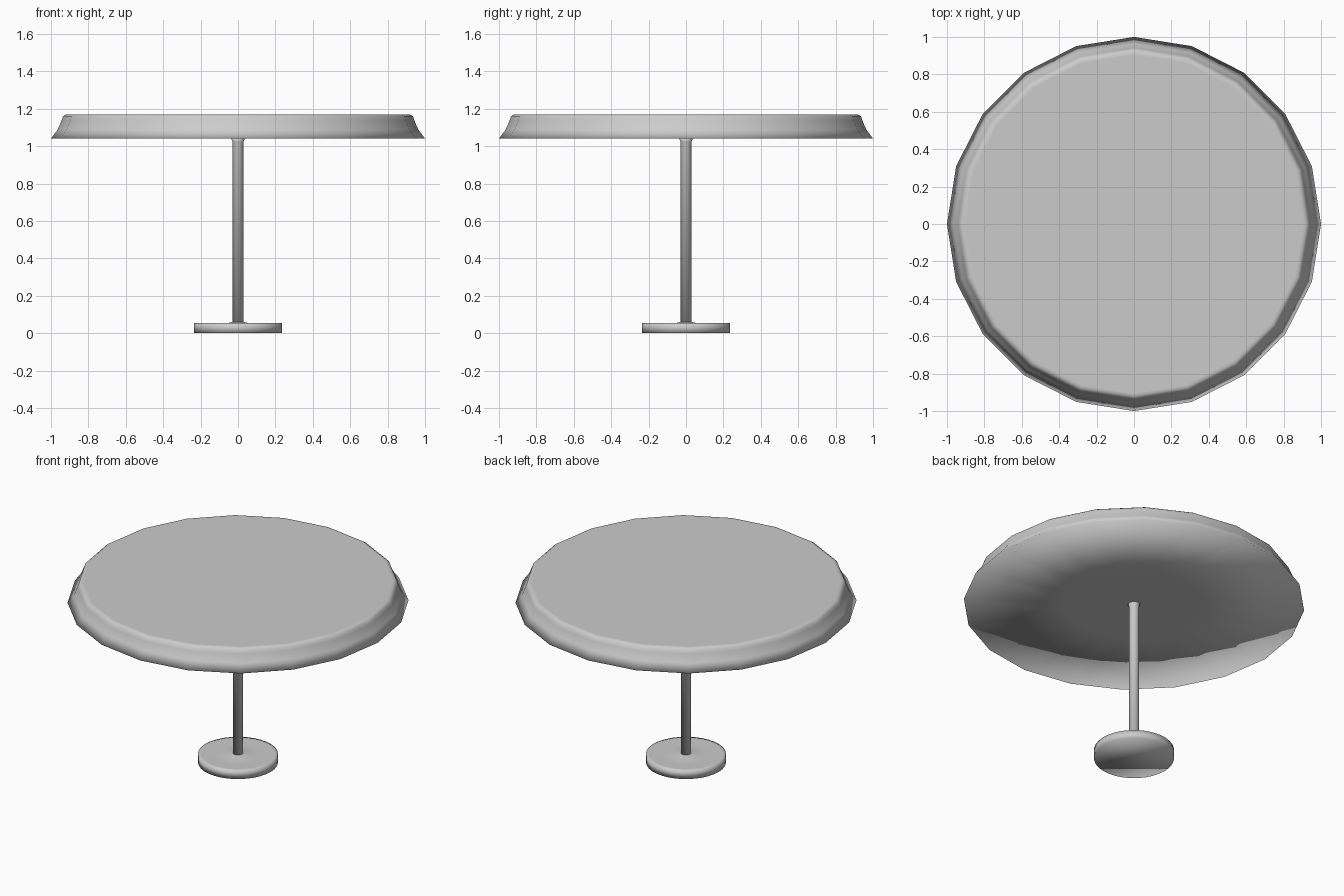
import bpy, bmesh
from math import cos, sin, tau

if "Cube" in bpy.data.objects:
    bpy.data.objects.remove(bpy.data.objects["Cube"])


def lathe(name, profile, sides):
    """Revolve (radius, z) points from bottom to top; cap both ends; smooth shade."""
    bm = bmesh.new()
    rings = [[bm.verts.new((r * cos(tau * i / sides), r * sin(tau * i / sides), z))
              for i in range(sides)] for r, z in profile]
    for a, b in zip(rings, rings[1:]):
        for i in range(sides):
            j = (i + 1) % sides
            bm.faces.new((a[i], a[j], b[j], b[i]))
    bm.faces.new(rings[0][::-1])
    bm.faces.new(rings[-1])
    for f in bm.faces:
        f.smooth = True
    mesh = bpy.data.meshes.new(name)
    bm.to_mesh(mesh)
    bm.free()
    obj = bpy.data.objects.new(name, mesh)
    bpy.context.collection.objects.link(obj)
    return obj


# Twenty-sided top with a concave flared edge and a small bevel
lathe("tabletop", [(0.40, 1.04), (1.0, 1.04), (0.963, 1.09), (0.942, 1.14),
                   (0.935, 1.16), (0.92, 1.17), (0.905, 1.17)], 20)

# Slim central column, slightly flared where it meets the top
lathe("column", [(0.03, 0.05), (0.03, 1.025), (0.036, 1.04)], 20)

# Low round foot with an inner ring around the column
lathe("base", [(0.235, 0.0), (0.235, 0.055), (0.215, 0.055),
               (0.13, 0.05), (0.05, 0.055), (0.03, 0.06)], 32)
